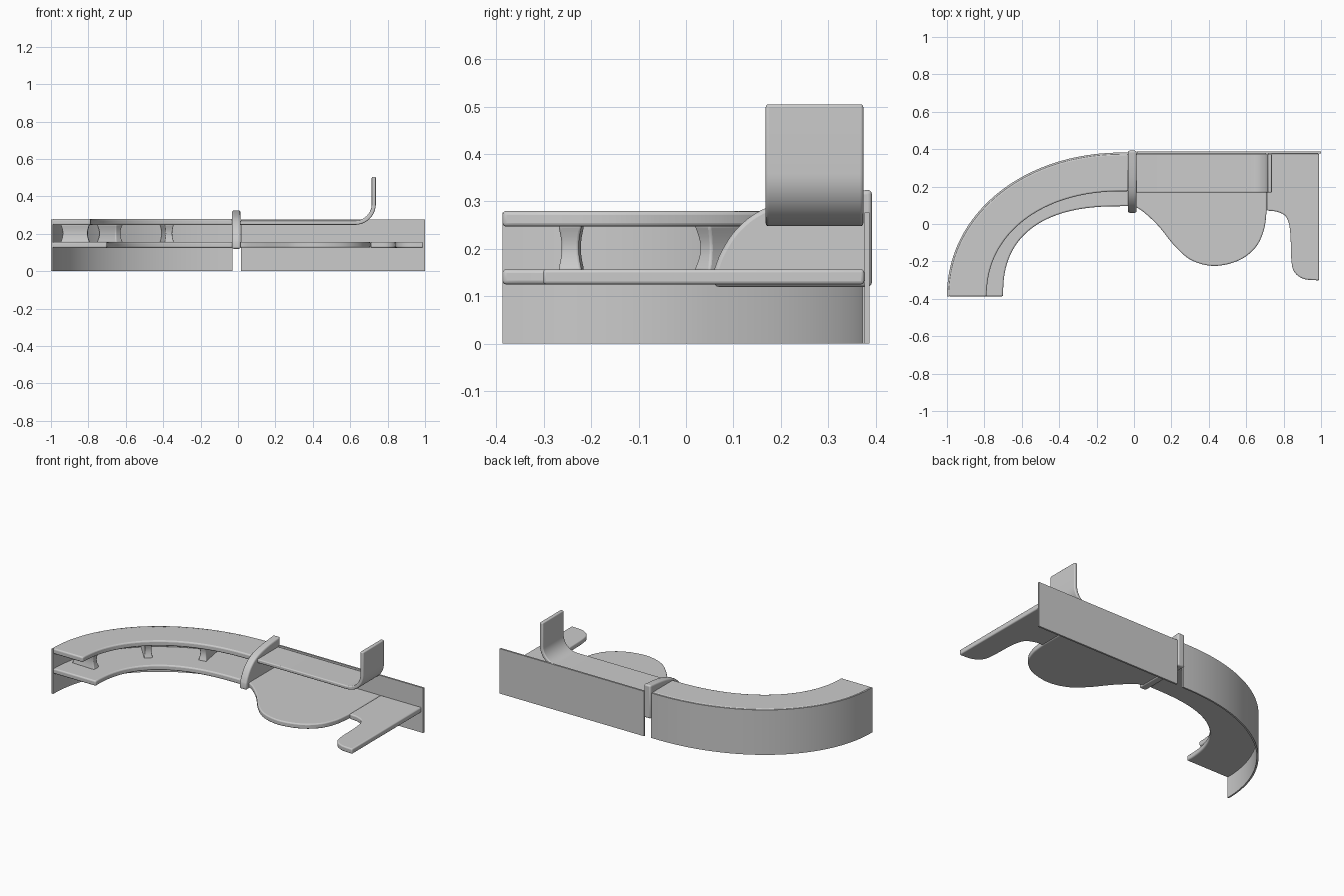
import bpy, bmesh, math
from mathutils import Vector

if "Cube" in bpy.data.objects:
    bpy.data.objects.remove(bpy.data.objects["Cube"])


def finish(name, bm, bevel=0.0):
    bmesh.ops.recalc_face_normals(bm, faces=bm.faces)
    me = bpy.data.meshes.new(name)
    bm.to_mesh(me)
    bm.free()
    ob = bpy.data.objects.new(name, me)
    bpy.context.collection.objects.link(ob)
    if bevel:
        m = ob.modifiers.new("rounded_edges", 'BEVEL')
        m.width, m.segments = bevel, 3
        m.limit_method, m.angle_limit = 'ANGLE', math.radians(40)
    bpy.ops.object.select_all(action='DESELECT')
    ob.select_set(True)
    bpy.context.view_layer.objects.active = ob
    bpy.ops.object.shade_smooth_by_angle(angle=math.radians(35))
    return ob


def prism(name, pts, lo, hi, axis='z', bevel=0.0):
    """Extrude a 2D outline along an axis."""
    place = {'z': lambda a, b, c: (a, b, c),
             'y': lambda a, b, c: (a, c, b),
             'x': lambda a, b, c: (c, a, b)}[axis]
    bm = bmesh.new()
    bot = [bm.verts.new(place(a, b, lo)) for a, b in pts]
    top = [bm.verts.new(place(a, b, hi)) for a, b in pts]
    bm.faces.new(bot)
    bm.faces.new(top)
    n = len(pts)
    for i in range(n):
        j = (i + 1) % n
        bm.faces.new((bot[i], bot[j], top[j], top[i]))
    return finish(name, bm, bevel)


def smooth(pts, steps=8):
    """Open Catmull-Rom curve through the points."""
    p = [Vector(q) for q in pts]
    p = [2 * p[0] - p[1]] + p + [2 * p[-1] - p[-2]]
    out = []
    for i in range(1, len(p) - 2):
        a, b, c, d = p[i - 1:i + 3]
        for k in range(steps):
            t = k / steps
            out.append(tuple(0.5 * (2 * b + (c - a) * t + (2 * a - 5 * b + 4 * c - d) * t * t
                                    + (3 * b - a - 3 * c + d) * t ** 3)))
    return out + [tuple(p[-2])]


CX, CY, END = -0.06, -0.387, -0.03


def arc(a, b, power=2.0, n=40):
    """Quarter (super)ellipse from the left end round to the straight run."""
    pts = []
    for i in range(n + 1):
        t = math.pi / 2 * i / n
        pts.append((CX - a * math.cos(t) ** (2 / power), CY + b * math.sin(t) ** (2 / power)))
    return pts + [(END, CY + b)]


def band(name, outer, inner, lo, hi, bevel=0.0):
    return prism(name, outer + inner[::-1], lo, hi, 'z', bevel)


# Curved left half: outer panel, raised counter, lower desk
band("curved_panel", arc(0.94, 0.769, 2.06), arc(0.93, 0.759, 2.06), 0, 0.277)
band("curved_counter", arc(0.932, 0.761, 2.06), arc(0.728, 0.562, 2.15), 0.247, 0.28, 0.008)
band("curved_desk", arc(0.932, 0.761, 2.06), arc(0.64, 0.482, 2.5), 0.125, 0.157, 0.008)

# Straight right half: outer panel
prism("straight_panel", [(0.015, 0.376), (1, 0.376), (1, 0.387), (0.015, 0.387)], 0, 0.277)

# Lower desk with rounded work lobe
lobe = smooth([(0.0, 0.095), (0.05, 0.065), (0.13, -0.01), (0.22, -0.12), (0.31, -0.195), (0.43, -0.224),
               (0.56, -0.195), (0.65, -0.125), (0.695, -0.03), (0.71, 0.075)])
prism("lobe_desk", [(-0.03, 0.376), (-0.03, 0.095)] + lobe + [(0.71, 0.376)], 0.126, 0.157, 'z', 0.007)

# End desk with a narrow return leaf
leaf = smooth([(0.71, 0.072), (0.77, 0.064), (0.815, 0.035), (0.835, -0.04), (0.842, -0.20),
               (0.86, -0.26), (0.91, -0.294), (0.99, -0.302)])
prism("end_desk", [(0.71, 0.376)] + leaf + [(0.99, 0.376)], 0.125, 0.157, 'z', 0.007)

# Raised shelf sweeping up into an end screen
bend = [math.pi / 2 * i / 12 for i in range(13)]
bx, bz = 0.625, 0.36
under = [(bx + 0.112 * math.sin(t), bz - 0.112 * math.cos(t)) for t in bend]
over = [(bx + 0.09 * math.sin(t), bz - 0.09 * math.cos(t)) for t in bend]
prism("upswept_shelf", [(0.01, 0.248)] + under + [(0.737, 0.505), (0.715, 0.505)] + over[::-1] + [(0.01, 0.27)],
      0.168, 0.374, 'y', 0.006)

# Divider fin between the halves
fin = smooth([(0.06, 0.158), (0.075, 0.195), (0.105, 0.24), (0.15, 0.277), (0.21, 0.30),
              (0.29, 0.315), (0.392, 0.325)], 5)
prism("divider_fin", [(0.392, 0.12), (0.06, 0.12)] + fin, -0.032, 0.014, 'x', 0.009)


# Waisted posts carrying the raised counter
def post(name, x, y, angle, length=0.155, width=0.05):
    bm = bmesh.new()
    rings = []
    c, s = math.cos(angle), math.sin(angle)
    for k in range(9):
        t = k / 8
        f = 1 - 0.28 * math.sin(math.pi * t)
        lx, ly = length / 2 - (1 - f) * 0.04, width / 2 * f
        rings.append([bm.verts.new((x + u * lx * c - v * ly * s, y + u * lx * s + v * ly * c, 0.154 + 0.096 * t))
                      for u, v in ((-1, -1), (1, -1), (1, 1), (-1, 1))])
    for a, b in zip(rings, rings[1:]):
        for i in range(4):
            j = (i + 1) % 4
            bm.faces.new((a[i], a[j], b[j], b[i]))
    bm.faces.new(rings[0])
    bm.faces.new(rings[-1])
    finish(name, bm, 0.005)


for i, (x, y, deg) in enumerate([(-0.87, -0.242, 178), (-0.685, 0.09, 132), (-0.38, 0.25, 100)]):
    post(f"counter_post_{i + 1}", x, y, math.radians(deg))
